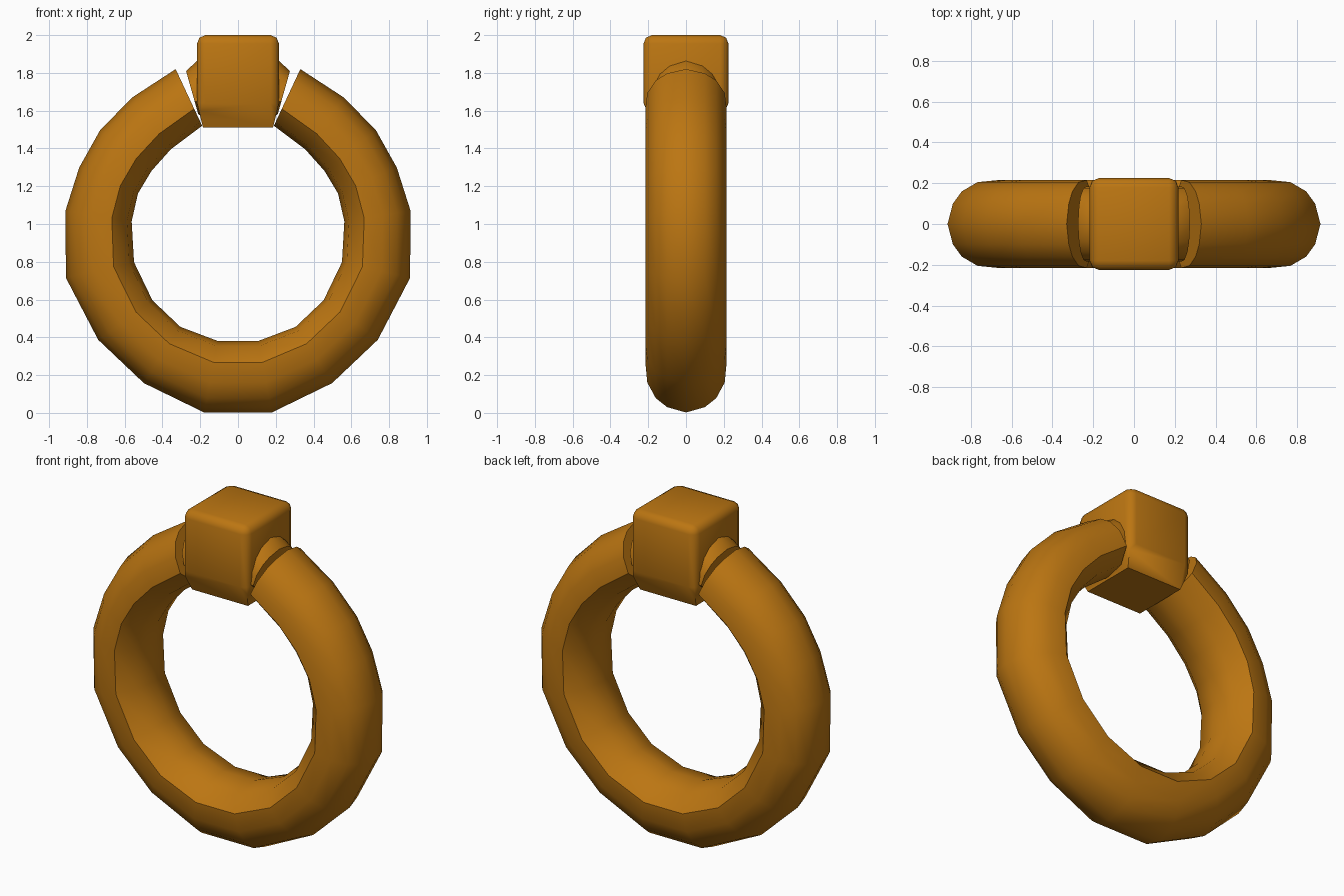
import bpy, bmesh, math

if "Cube" in bpy.data.objects:
    bpy.data.objects.remove(bpy.data.objects["Cube"])

gold = bpy.data.materials.new("amber gold")
gold.diffuse_color = (0.50, 0.18, 0.006, 1)
gold.use_nodes = True
gold.node_tree.nodes["Principled BSDF"].inputs["Base Color"].default_value = gold.diffuse_color

# Half cross-section: (0 = inner rim, 1 = outer rim, y offset)
HALF = [(1.0, 0.0), (0.925, 0.10), (0.80, 0.16), (0.58, 0.205), (0.30, 0.215), (0.07, 0.13)]
SECTION = HALF + [(0.0, 0.0)] + [(f, -y) for f, y in HALF[:0:-1]]


def finish(name, bm, angle):
    bmesh.ops.recalc_face_normals(bm, faces=bm.faces)
    mesh = bpy.data.meshes.new(name)
    bm.to_mesh(mesh)
    bm.free()
    obj = bpy.data.objects.new(name, mesh)
    bpy.context.collection.objects.link(obj)
    mesh.materials.append(gold)
    bpy.ops.object.select_all(action='DESELECT')
    obj.select_set(True)
    bpy.context.view_layer.objects.active = obj
    bpy.ops.object.shade_smooth_by_angle(angle=math.radians(angle))
    return obj


def sweep(name, stations, width=1.0):
    """Skin the section through stations of ((outer x, z), (inner x, z))."""
    bm = bmesh.new()
    rings = [[bm.verts.new((i[0] + f * (o[0] - i[0]), y * width, i[1] + f * (o[1] - i[1])))
              for f, y in SECTION] for o, i in stations]
    n = len(SECTION)
    for a, b in zip(rings, rings[1:]):
        for k in range(n):
            bm.faces.new((a[k], a[(k + 1) % n], b[(k + 1) % n], b[k]))
    bm.faces.new(rings[0])
    bm.faces.new(rings[-1])
    return finish(name, bm, 48)


def polar(deg, r):
    a = math.radians(deg)
    return (r * math.cos(a), 0.925 + r * math.sin(a))


def flip(stations):
    return [((-o[0], o[1]), (-i[0], i[1])) for o, i in reversed(stations)]


# Ring band, open at the top behind the block
RADII = [(53, 0.932, 0.59), (38, 0.927, 0.58), (24, 0.92, 0.58), (9, 0.925, 0.57),
         (-13, 0.935, 0.565), (-36, 0.915, 0.56), (-57, 0.915, 0.56), (-79, 0.94, 0.555)]
right = [((0.33, 1.82), (0.19, 1.52))]
right += [(polar(d, ro), polar(d, ri)) for d, ro, ri in RADII]
sweep("ring_band", right + flip(right))

# Small collars between the block and the band ends
collar = [((0.15, 1.88), (0.13, 1.56)), ((0.215, 1.865), (0.16, 1.56)), ((0.275, 1.81), (0.21, 1.58))]
sweep("right_collar", collar, 0.86)
sweep("left_collar", flip(collar), 0.86)

# Block: rounded cube with a tapered foot
bm = bmesh.new()
levels = [(1.51, 0.185, 0.17), (1.64, 0.217, 0.225), (2.0, 0.217, 0.225)]
loops = [[bm.verts.new((sx * x, sy * y, z)) for sx, sy in ((-1, -1), (1, -1), (1, 1), (-1, 1))]
         for z, x, y in levels]
for a, b in zip(loops, loops[1:]):
    for k in range(4):
        bm.faces.new((a[k], a[(k + 1) % 4], b[(k + 1) % 4], b[k]))
bm.faces.new(loops[0])
bm.faces.new(loops[-1])
edges = [e for e in bm.edges if max(v.co.z for v in e.verts) > 1.9]
bmesh.ops.bevel(bm, geom=edges, offset=0.045, segments=2, profile=0.5, affect='EDGES')
finish("top_block", bm, 50)
